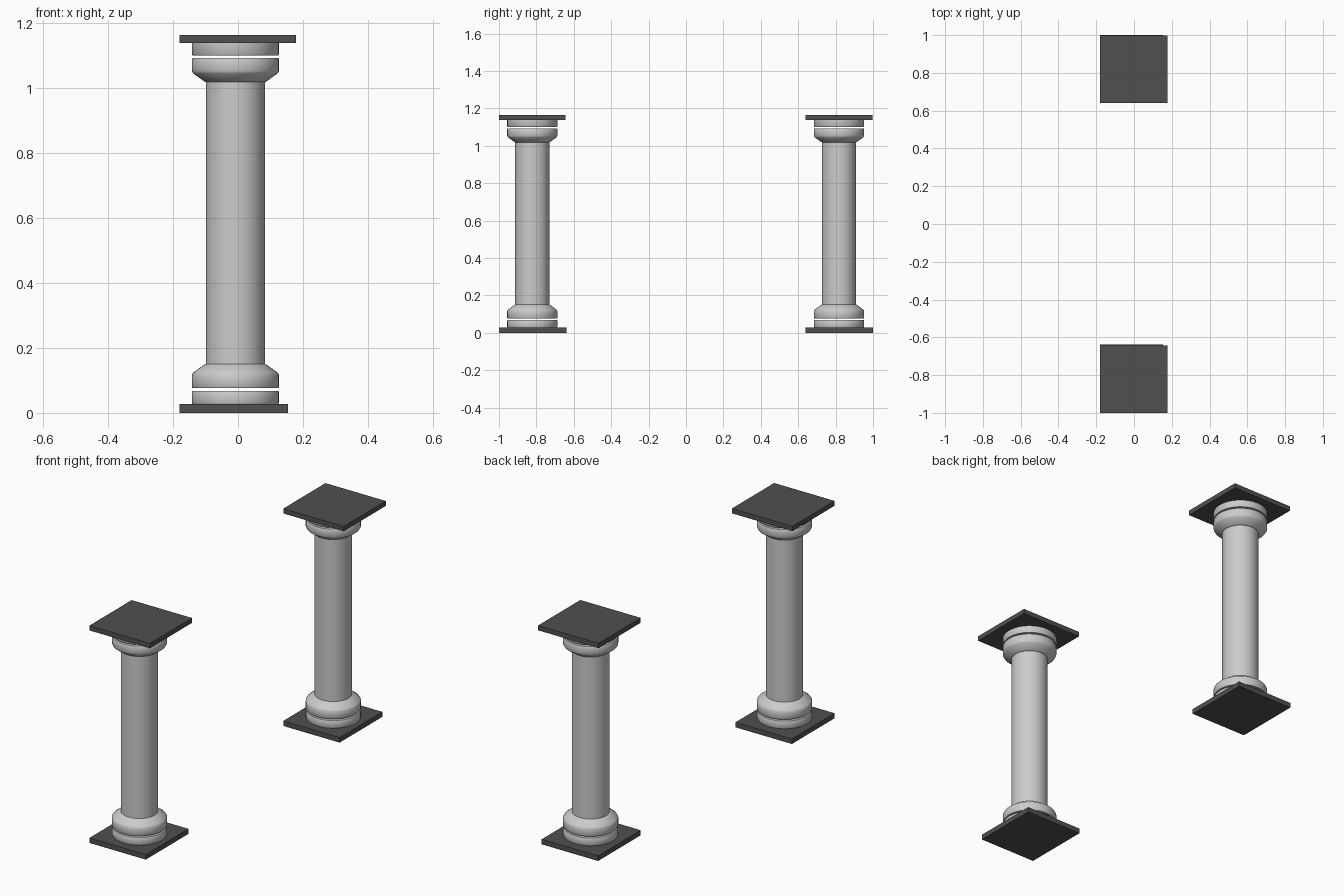
import bpy, bmesh, math

if "Cube" in bpy.data.objects:
    bpy.data.objects.remove(bpy.data.objects["Cube"])

SEG = 48
CX = -0.008


def finish(name, bm, smooth):
    bmesh.ops.recalc_face_normals(bm, faces=bm.faces)
    me = bpy.data.meshes.new(name)
    bm.to_mesh(me)
    bm.free()
    ob = bpy.data.objects.new(name, me)
    bpy.context.collection.objects.link(ob)
    if smooth:
        bpy.ops.object.select_all(action='DESELECT')
        ob.select_set(True)
        bpy.context.view_layer.objects.active = ob
        bpy.ops.object.shade_smooth_by_angle(angle=math.radians(35))
    return ob


def turned(name, cy, profile):
    """Solid of revolution with flat caps from (radius, height) points."""
    bm = bmesh.new()
    rings = [[bm.verts.new((CX + r * math.cos(2 * math.pi * i / SEG),
                            cy + r * math.sin(2 * math.pi * i / SEG), z))
              for i in range(SEG)] for r, z in profile]
    for a, b in zip(rings, rings[1:]):
        for i in range(SEG):
            j = (i + 1) % SEG
            bm.faces.new((a[i], a[j], b[j], b[i]))
    bm.faces.new(rings[0][::-1])
    bm.faces.new(rings[-1])
    return finish(name, bm, True)


dark = bpy.data.materials.new("dark_slab")
dark.diffuse_color = (0.08, 0.08, 0.08, 1)
dark.use_nodes = True
dark.node_tree.nodes["Principled BSDF"].inputs["Base Color"].default_value = dark.diffuse_color


def slab(name, x0, x1, y0, y1, z0, z1):
    bm = bmesh.new()
    bmesh.ops.create_cube(bm, size=1)
    for v in bm.verts:
        v.co = (x1 if v.co.x > 0 else x0,
                y1 if v.co.y > 0 else y0,
                z1 if v.co.z > 0 else z0)
    ob = finish(name, bm, False)
    ob.data.materials.append(dark)


# Moulding profiles: thin disc, then a wider ring tapering to the shaft
DISC = [(0.132, 0.027), (0.134, 0.031), (0.134, 0.065), (0.132, 0.068)]
RING = [(0.132, 0.076), (0.134, 0.079), (0.134, 0.117), (0.130, 0.124),
        (0.098, 0.147), (0.091, 0.151)]
TOP = 1.169


def flipped(profile):
    return [(r, min(TOP - z, 1.138)) for r, z in reversed(profile)]


for side, cy in (("front", -0.822), ("back", 0.818)):
    # Plinth and top slab
    slab(side + "_plinth", -0.18, 0.154, cy - 0.178, cy + 0.183, 0, 0.027)
    slab(side + "_top_slab", -0.18, 0.178, cy - 0.178, cy + 0.179, 1.138, 1.164)
    # Shaft
    turned(side + "_shaft", cy, [(0.091, 0.151), (0.091, 1.02)])
    # Base and capital mouldings
    turned(side + "_base_disc", cy, DISC)
    turned(side + "_base_ring", cy, RING)
    turned(side + "_capital_disc", cy, flipped(DISC))
    turned(side + "_capital_ring", cy, flipped(RING))
